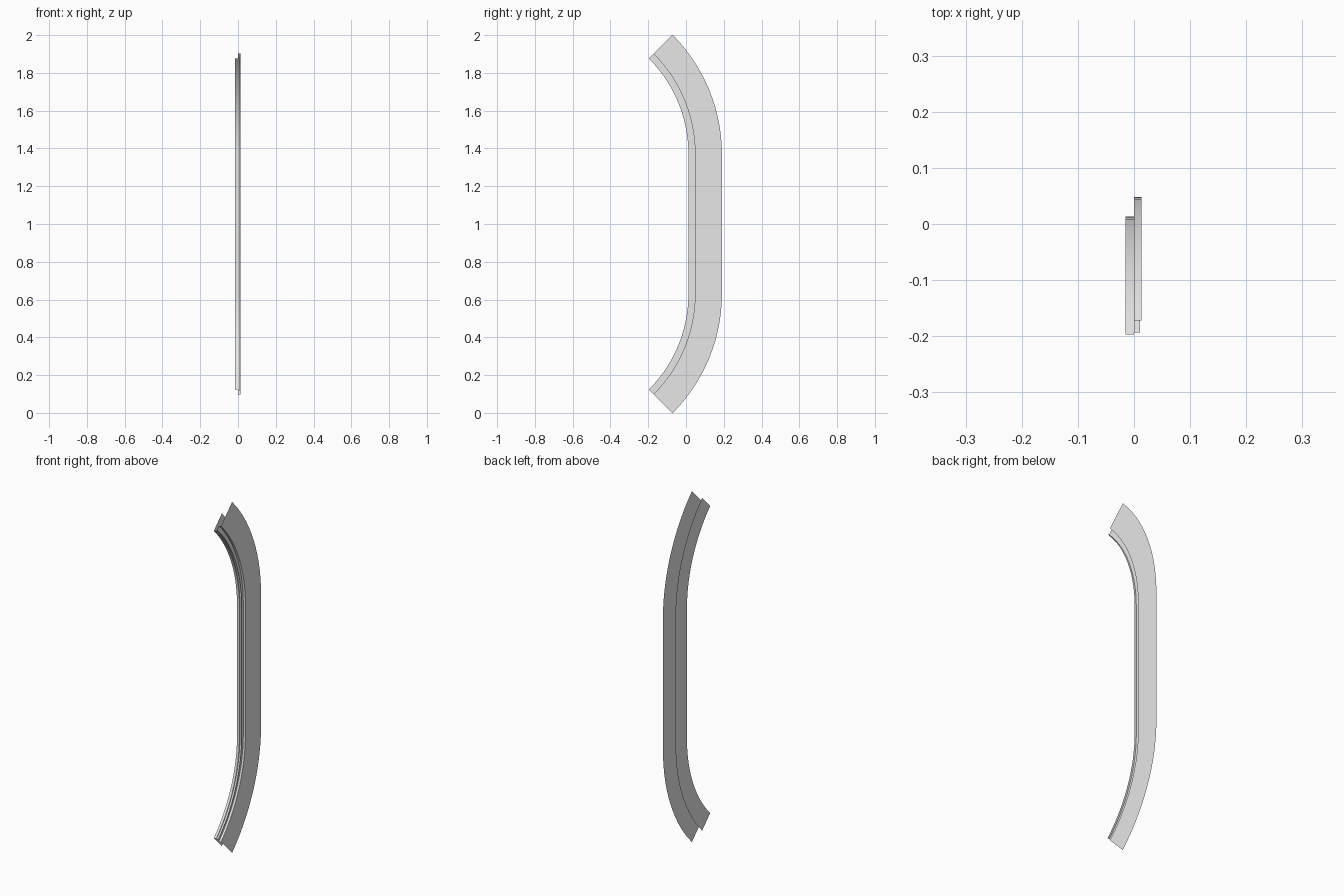
import bpy
import bmesh
from math import cos, sin, radians

cube = bpy.data.objects.get("Cube")
if cube:
    bpy.data.objects.remove(cube, do_unlink=True)

grey = bpy.data.materials.new("light_grey")
grey.use_nodes = True
grey.diffuse_color = (0.8, 0.8, 0.8, 1)
grey.node_tree.nodes["Principled BSDF"].inputs["Base Color"].default_value = (0.8, 0.8, 0.8, 1)

# Sweep path: lower bend, straight run, upper bend, sharing one bend axis in y
AXIS_Y = -0.704
LOW_Z, HIGH_Z = 0.63, 1.37
STEPS = 14
stations = [(LOW_Z, radians(-45 + 45 * i / STEPS)) for i in range(STEPS + 1)]
stations += [(HIGH_Z, radians(45 * i / STEPS)) for i in range(STEPS + 1)]


def sweep(name, profile):
    """Sweep an open (x, radius) profile along the path as a thin sheet."""
    bm = bmesh.new()
    rows = [[bm.verts.new((x, AXIS_Y + r * cos(a), z + r * sin(a))) for x, r in profile]
            for z, a in stations]
    for low, high in zip(rows, rows[1:]):
        for i in range(len(profile) - 1):
            bm.faces.new((low[i], low[i + 1], high[i + 1], high[i]))
    mesh = bpy.data.meshes.new(name)
    bm.to_mesh(mesh)
    bm.free()
    mesh.materials.append(grey)
    obj = bpy.data.objects.new(name, mesh)
    bpy.context.collection.objects.link(obj)
    bpy.ops.object.select_all(action="DESELECT")
    obj.select_set(True)
    bpy.context.view_layer.objects.active = obj
    bpy.ops.object.shade_smooth_by_angle(angle=radians(30))


# Stepped frame: back flange, inner rim, ledge, outer rim, broad outer face
sweep("stepped_frame", [(-0.015, 0.82), (-0.015, 0.717), (0, 0.717),
                        (0, 0.752), (0.013, 0.752), (0.013, 0.894)])

# Thin lip standing on the ledge
sweep("ledge_lip", [(0, 0.722), (0.011, 0.722)])
